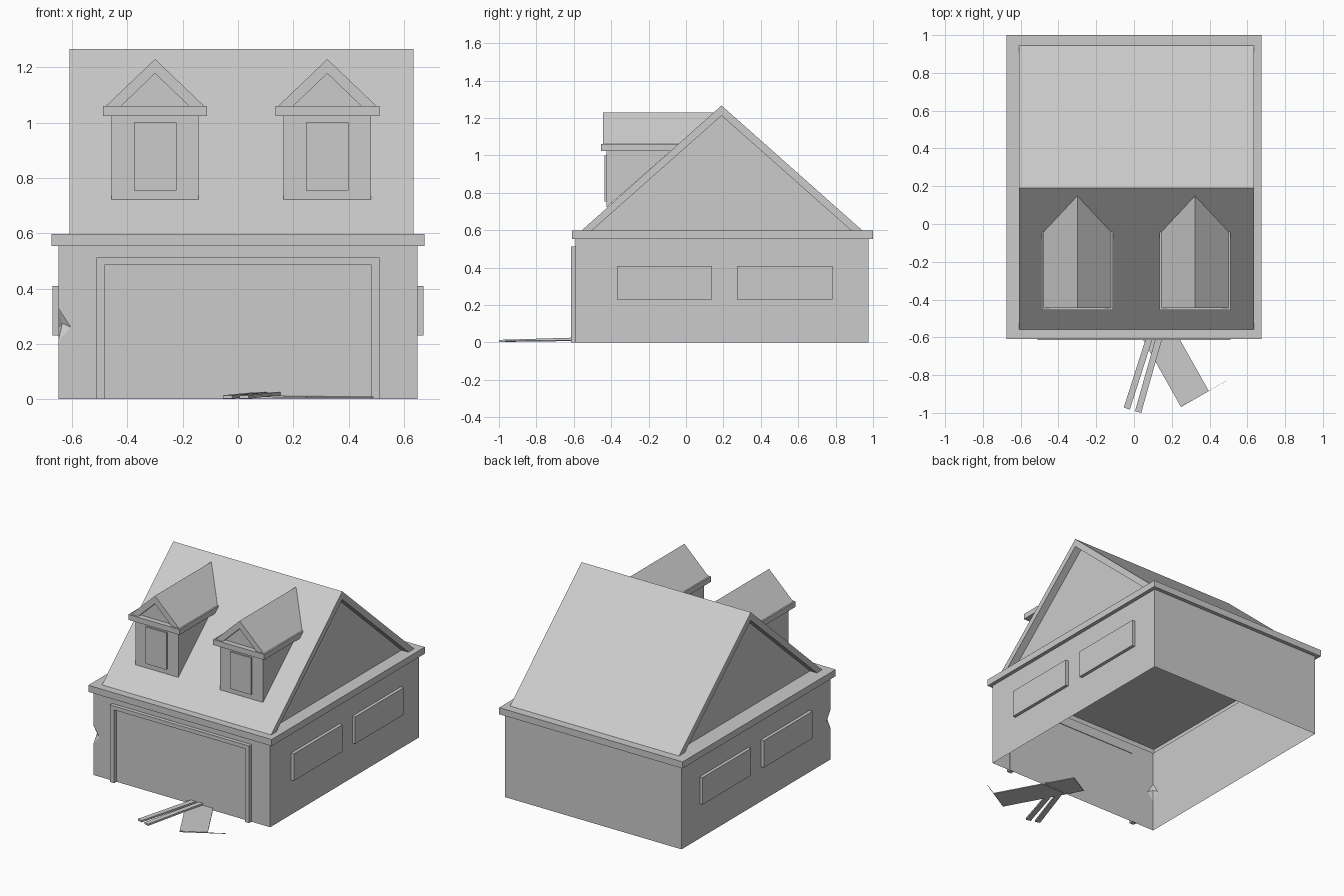
import bpy, bmesh
from mathutils import Vector

if "Cube" in bpy.data.objects:
    bpy.data.objects.remove(bpy.data.objects["Cube"])


def make(name, verts, faces):
    bm = bmesh.new()
    vs = [bm.verts.new(v) for v in verts]
    for f in faces:
        bm.faces.new([vs[i] for i in f])
    bmesh.ops.recalc_face_normals(bm, faces=bm.faces)
    me = bpy.data.meshes.new(name)
    bm.to_mesh(me)
    bm.free()
    ob = bpy.data.objects.new(name, me)
    bpy.context.collection.objects.link(ob)
    return ob


def loft(name, *rings, caps=True):
    """Skin a series of matching closed outlines, with end caps."""
    n = len(rings[0])
    verts = [v for r in rings for v in r]
    faces = [(k + i, k + (i + 1) % n, k + n + (i + 1) % n, k + n + i)
             for k in range(0, n * (len(rings) - 1), n) for i in range(n)]
    if caps:
        faces += [tuple(range(n)), tuple(range(len(verts) - n, len(verts)))]
    return make(name, verts, faces)


def prism(name, profile, x0, x1):
    """Extrude a (y, z) profile along x."""
    return loft(name, [(x0, y, z) for y, z in profile], [(x1, y, z) for y, z in profile])


def box(name, x0, x1, y0, y1, z0, z1):
    return prism(name, [(y0, z0), (y1, z0), (y1, z1), (y0, z1)], x0, x1)


def board(name, p, q, width, thick):
    """Flat board lying between two points."""
    p, q = Vector(p), Vector(q)
    d = (q - p).normalized()
    s = d.cross(Vector((0, 0, 1))).normalized() * width / 2
    u = Vector((0, 0, thick / 2))
    return loft(name, *[[e + s + u, e - s + u, e - s - u, e + s - u] for e in (p, q)])


# walls: open-bottomed shell with a dented front left corner
W, F, B, H = 0.65, -0.59, 0.975, 0.554
make("walls",
     [(-W, F, 0), (W, F, 0), (W, B, 0), (-W, B, 0),
      (-W, F, H), (W, F, H), (W, B, H), (-W, B, H),
      (-W, F, 0.33), (-W, F, 0.21), (-0.605, F, 0.26), (-W, F + 0.045, 0.26),
      (-0.635, F + 0.015, 0.275)],
     [(0, 1, 5, 4, 8, 10, 9), (1, 2, 6, 5), (2, 3, 7, 6), (3, 0, 9, 11, 8, 4, 7),
      (8, 12, 10), (10, 12, 9), (8, 11, 12), (11, 9, 12)])

# cornice: ledge, rim and flat top, hollow underneath
def rect(x, y0, y1, z):
    return [(-x, y0, z), (x, y0, z), (x, y1, z), (-x, y1, z)]

make("cornice", rect(W, F, B, H) + rect(0.675, -0.61, 1.0, H) + rect(0.675, -0.61, 1.0, 0.598),
     [(k + i, k + (i + 1) % 4, k + 4 + (i + 1) % 4, k + 4 + i)
      for k in (0, 4) for i in range(4)] + [(8, 9, 10, 11)])

# side windows
for s, side in ((1, "right"), (-1, "left")):
    for y0 in (-0.37, 0.273):
        x0, x1 = sorted((s * W, s * 0.671))
        box(f"{side}_window", x0, x1, y0, y0 + 0.51, 0.23, 0.41)

# garage door surround
frame = [(-0.512, 0), (-0.512, 0.513), (0.512, 0.513), (0.512, 0),
         (0.481, 0), (0.481, 0.487), (-0.481, 0.487), (-0.481, 0)]
loft("door_frame", [(x, -0.615, z) for x, z in frame], [(x, -0.586, z) for x, z in frame])

# main roof: solid prism with the gable ends sunk in
outer = [(-0.56, 0.597), (0.19, 1.267), (0.945, 0.597)]
inner = [(-0.505, 0.597), (0.19, 1.213), (0.885, 0.597)]
loft("roof", *[[(x, y, z) for y, z in prof] for x, prof in
               ((-0.56, inner), (-0.61, inner), (-0.61, outer),
                (0.635, outer), (0.635, inner), (0.585, inner))])


def roof_y(z):
    """Depth at which the front roof slope reaches height z."""
    return -0.56 + (z - 0.597) * 0.75 / 0.67


# dormers
for cx in (-0.3, 0.323):
    prism("dormer_walls", [(-0.425, 0.722), (-0.425, 1.027), (roof_y(1.027), 1.027)],
          cx - 0.158, cx + 0.158)
    prism("dormer_cornice", [(-0.455, 1.024), (-0.455, 1.06),
                             (roof_y(1.06), 1.06), (roof_y(1.024), 1.024)],
          cx - 0.188, cx + 0.188)
    eave = [(-0.178, 1.06), (0, 1.23), (0.178, 1.06)]
    inset = [(-0.123, 1.06), (0, 1.178), (0.123, 1.06)]
    loft("dormer_roof", [(cx + x, -0.42, z) for x, z in inset],
         [(cx + x, -0.445, z) for x, z in inset],
         [(cx + x, -0.445, z) for x, z in eave],
         [(cx + x, roof_y(z), z) for x, z in eave])
    box("dormer_window", cx - 0.077, cx + 0.077, -0.435, -0.425, 0.755, 1.0)

# loose boards lying at the door
board("loose_panel", (0.322, -0.926, 0.008), (0.06, -0.46, 0.012), 0.17, 0.006)
board("loose_stick", (-0.038, -0.977, 0.008), (0.105, -0.53, 0.022), 0.034, 0.012)
board("loose_stick", (0.022, -0.995, 0.008), (0.153, -0.53, 0.022), 0.034, 0.012)
board("loose_splinter", (0.25, -0.968, 0.007), (0.49, -0.83, 0.007), 0.001, 0.004)
